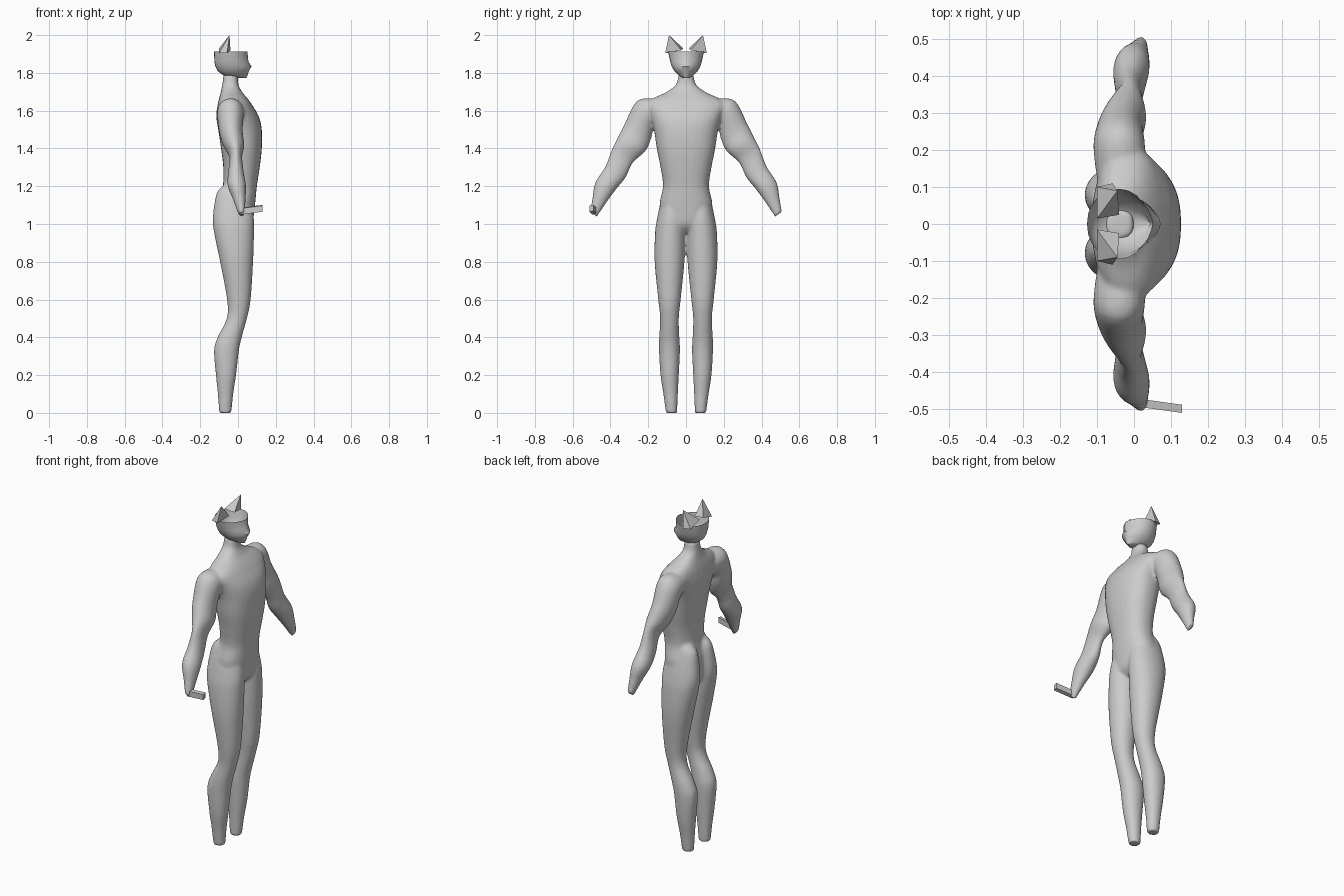
import bpy, bmesh, math
from mathutils import Vector

if "Cube" in bpy.data.objects:
    bpy.data.objects.remove(bpy.data.objects["Cube"])

grey = bpy.data.materials.new("light_grey")
grey.diffuse_color = (0.6, 0.6, 0.6, 1)
grey.use_nodes = True
grey.node_tree.nodes["Principled BSDF"].inputs["Base Color"].default_value = grey.diffuse_color


def make(name, bm):
    bmesh.ops.recalc_face_normals(bm, faces=bm.faces[:])
    me = bpy.data.meshes.new(name)
    bm.to_mesh(me)
    bm.free()
    me.materials.append(grey)
    ob = bpy.data.objects.new(name, me)
    bpy.context.collection.objects.link(ob)
    return ob


def smooth_rows(rows, steps=5):
    """Catmull-Rom interpolation between cross-sections."""
    out = []
    for i in range(len(rows) - 1):
        a, b, c, d = (rows[max(0, min(len(rows) - 1, i + k))] for k in (-1, 0, 1, 2))
        for s in range(steps):
            t = s / steps
            out.append([0.5 * (2*q + (r - p)*t + (2*p - 5*q + 4*r - s_)*t*t
                               + (3*q - p - 3*r + s_)*t**3)
                        for p, q, r, s_ in zip(a, b, c, d)])
    return out + [rows[-1]]


def loft(bm, rows, power=2.0, side=1, n=28):
    """Rows are (back x, front x, inner y, inner z, outer y, outer z)."""
    rings = []
    for x0, x1, ya, za, yb, zb in smooth_rows(rows):
        ring = []
        for i in range(n):
            t = 2 * math.pi * i / n
            c, s = (math.copysign(abs(f) ** (2 / power), f)
                    for f in (math.cos(t), math.sin(t)))
            ring.append(bm.verts.new(((x0 + x1)/2 + (x1 - x0)/2*c,
                                      side*((ya + yb)/2 + (yb - ya)/2*s),
                                      (za + zb)/2 + (zb - za)/2*s)))
        rings.append(ring)
    faces = [bm.faces.new((p[i], p[(i+1) % n], q[(i+1) % n], q[i]))
             for p, q in zip(rings, rings[1:]) for i in range(n)]
    faces += [bm.faces.new(rings[0]), bm.faces.new(rings[-1])]
    bmesh.ops.recalc_face_normals(bm, faces=faces)


def level(z, x0, x1, y0, y1):
    return (x0, x1, y0, z, y1, z)


# Body: torso, neck, legs and arms fused into one skin
bm = bmesh.new()
torso = [(.955, -.07, .04, .05), (1.0, -.10, .075, .12), (1.1, -.10, .09, .14),
         (1.2, -.08, .10, .122), (1.3, -.078, .115, .135), (1.4, -.09, .126, .155),
         (1.5, -.105, .126, .17), (1.57, -.115, .11, .19), (1.63, -.108, .075, .21),
         (1.665, -.10, .05, .175), (1.695, -.092, .025, .11), (1.73, -.085, .005, .06),
         (1.76, -.08, 0, .045), (1.79, -.08, 0, .04)]
loft(bm, [level(z, a, b, -h, h) for z, a, b, h in torso], 2.3)

leg = [level(*r) for r in (
    (0, -.10, -.035, .047, .107), (.1, -.107, -.025, .043, .12), (.2, -.117, -.01, .038, .135),
    (.33, -.127, .005, .032, .143), (.4, -.108, .02, .035, .142), (.5, -.06, .047, .038, .137),
    (.6, -.058, .067, .028, .147), (.8, -.095, .08, .008, .166), (.95, -.126, .085, .001, .164),
    (1.02, -.134, .085, .001, .155), (1.1, -.126, .075, .005, .138), (1.17, -.11, .06, .015, .118),
    (1.21, -.07, .03, .03, .10))]
arm = [(-.10, .03, .10, 1.54, .14, 1.66), (-.11, .03, .165, 1.52, .255, 1.655),
       (-.10, .025, .185, 1.45, .325, 1.53), (-.078, .033, .215, 1.385, .365, 1.45),
       (-.045, .022, .28, 1.325, .395, 1.39), (-.052, .03, .32, 1.245, .427, 1.305),
       (-.055, .042, .365, 1.19, .48, 1.22), (-.025, .04, .42, 1.115, .495, 1.14),
       (.002, .036, .471, 1.038, .508, 1.065)]
for side in (1, -1):
    loft(bm, leg, 2.1, side)
    loft(bm, arm, 2.0, side)
body = make("body", bm)
remesh = body.modifiers.new("fuse", 'REMESH')
remesh.mode = 'VOXEL'
remesh.voxel_size = 0.008
remesh.use_smooth_shade = True
soften = body.modifiers.new("soften", 'SMOOTH')
soften.factor = 0.5
soften.iterations = 6

# Head: open-topped bowl with a pointed face
bm = bmesh.new()
n = 24
rows = [(1.772, -.01, .045, .012), (1.785, -.075, .05, .038), (1.81, -.108, .058, .062),
        (1.835, -.12, .072, .076), (1.86, -.125, .055, .084), (1.912, -.127, .05, .095)]
rings = []
for z, x0, x1, h in rows:
    ring = []
    for i in range(n):
        t = 2 * math.pi * i / n
        c, s = math.cos(t), math.sin(t)
        mid = min(-.02, (x0 + x1) / 2) if x0 < -.05 else (x0 + x1) / 2
        x = mid + c * ((x1 - mid) if c > 0 else (mid - x0))
        y = h * math.copysign(abs(s) ** (1.35 if c > 0 else 0.9), s)
        ring.append(bm.verts.new((x, y, z)))
    rings.append(ring)
for p, q in zip(rings, rings[1:]):
    for i in range(n):
        bm.faces.new((p[i], p[(i+1) % n], q[(i+1) % n], q[i]))
bm.faces.new(rings[0])
head = make("head", bm)
bpy.context.view_layer.objects.active = head
head.select_set(True)
bpy.ops.object.shade_smooth_by_angle(angle=math.radians(50))

# Ears: flat-sided pyramids
for side, label in ((1, "left"), (-1, "right")):
    bm = bmesh.new()
    base = [bm.verts.new((x, side*y, z)) for x, y, z in (
        (-.10, .10, 1.905), (-.058, .11, 1.905), (-.04, .025, 1.92), (-.10, .015, 1.93))]
    tip = bm.verts.new((-.045, side*.09, 2.0))
    bm.faces.new(base)
    for i in range(4):
        bm.faces.new((base[i], base[(i+1) % 4], tip))
    make(label + "_ear", bm)

# Finger: a small bar pointing forward from one hand
bm = bmesh.new()
ends = []
for x, y, z in ((.015, -.484, 1.068), (.13, -.50, 1.083)):
    ends.append([bm.verts.new((x, y + dy, z + dz)) for dy, dz in (
        (-.011, -.018), (.011, -.014), (.011, .018), (-.011, .014))])
for i in range(4):
    j = (i + 1) % 4
    bm.faces.new((ends[0][i], ends[0][j], ends[1][j], ends[1][i]))
bm.faces.new(ends[0])
bm.faces.new(ends[1])
make("finger", bm)
